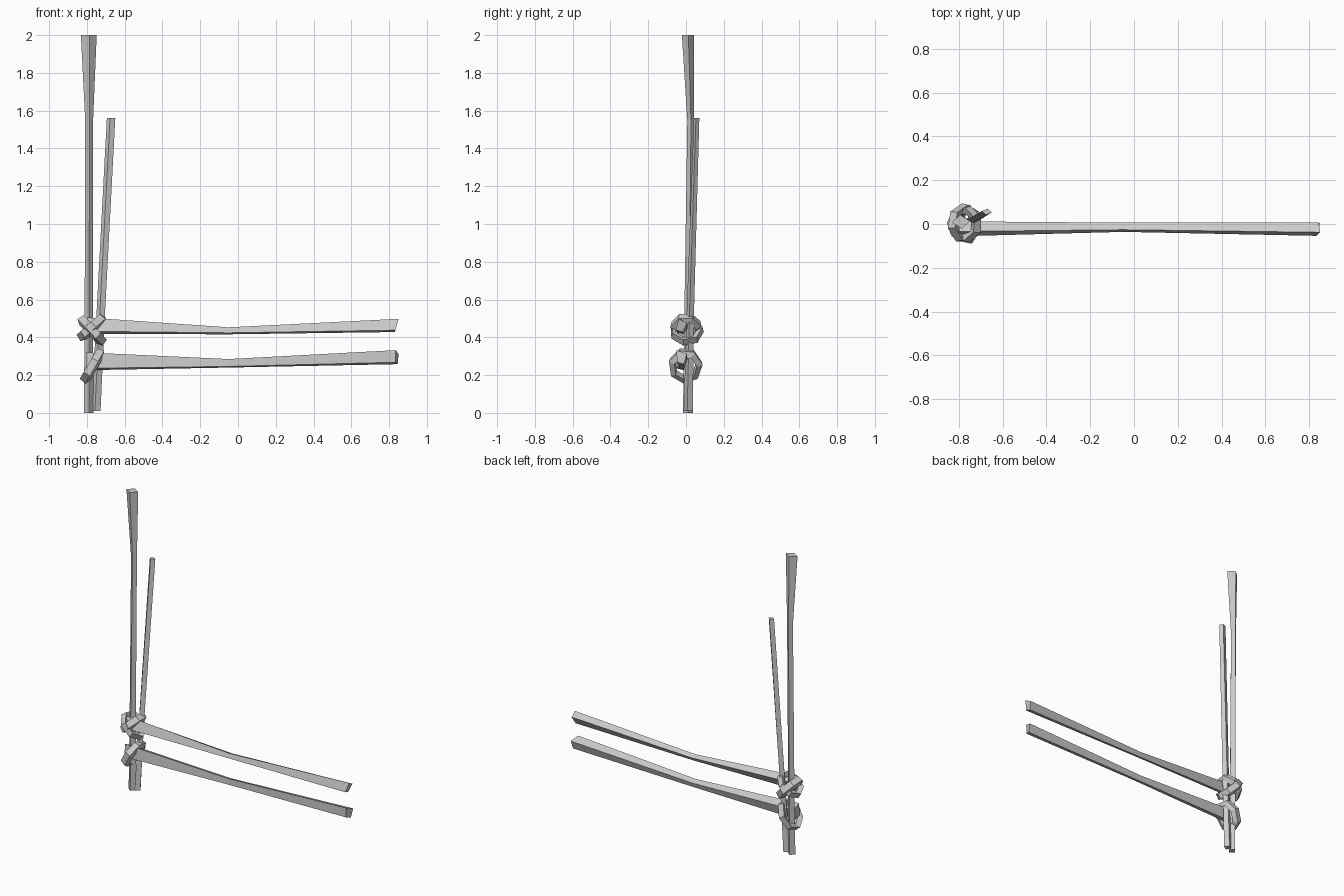
import bpy, bmesh, math
from mathutils import Vector

if "Cube" in bpy.data.objects:
    bpy.data.objects.remove(bpy.data.objects["Cube"])


def make_mesh(name, verts, faces):
    me = bpy.data.meshes.new(name)
    me.from_pydata([tuple(v) for v in verts], [], faces)
    bm = bmesh.new()
    bm.from_mesh(me)
    bmesh.ops.recalc_face_normals(bm, faces=bm.faces)
    # Closed solids: a positive volume means outward normals
    if bm.calc_volume(signed=True) < 0:
        bmesh.ops.reverse_faces(bm, faces=bm.faces)
    bm.to_mesh(me)
    bm.free()
    ob = bpy.data.objects.new(name, me)
    bpy.context.collection.objects.link(ob)
    return ob


def loft(name, rings, closed=False):
    """Skin four-cornered sections; cap the ends unless closed."""
    n = len(rings)
    verts = [v for r in rings for v in r]
    faces = []
    for i in range(n if closed else n - 1):
        a, b = i * 4, ((i + 1) % n) * 4
        for k in range(4):
            m = (k + 1) % 4
            faces.append((a + k, a + m, b + m, b + k))
    if not closed:
        faces += [(3, 2, 1, 0), tuple(range(4 * n - 4, 4 * n))]
    return make_mesh(name, verts, faces)


def post(name, stations, turn):
    """Stations: x, y, z, half width, half depth."""
    rings = []
    for x, y, z, w, d in stations:
        angles = [turn + k * math.pi / 2 for k in range(4)]
        rings.append([(x + w * math.cos(a), y + d * math.sin(a), z) for a in angles])
    return loft(name, rings)


def rail(name, stations):
    """Stations: x, end slant over y and z, then four (y, z) corners."""
    rings = []
    for x, sy, sz, sec in stations:
        y0, z0 = max(y for y, z in sec), max(z for y, z in sec)
        rings.append([(x + sy * (y - y0) + sz * (z - z0), y, z) for y, z in sec])
    return loft(name, rings)


def rope(name, centre, u, v, r=0.024, sides=7, phase=0.2):
    """Chunky square-section loop around the posts."""
    c, u, v = Vector(centre), Vector(u), Vector(v)
    nrm = u.cross(v).normalized()
    rings = []
    for i in range(sides):
        a = phase + 2 * math.pi * i / sides
        out = u * math.cos(a) + v * math.sin(a)
        rad = out.normalized()
        p = c + out
        rings.append([p + rad * r * .8 + nrm * r * .5, p + nrm * r * 1.1 - rad * r * .5,
                      p - rad * r * .8 - nrm * r * .5, p - nrm * r * 1.1 + rad * r * .5])
    return loft(name, rings, True)


# Tall post, flaring at the top, and leaning thin stake
post("tall_post", [(-.79, .01, 0, .026, .026), (-.79, .015, .5, .022, .024),
                   (-.788, .025, 1.55, .021, .018), (-.79, .01, 2, .042, .032)], -1.5)
post("leaning_stake", [(-.752, .012, .01, .025, .025), (-.728, .022, .5, .023, .02),
                       (-.672, .056, 1.56, .023, .015)], -1.8)

# Two warped rails
rail("upper_rail", [
    (-.80, 0, 0, [(.012, .475), (-.034, .505), (-.056, .432), (-.018, .418)]),
    (-.05, 0, 0, [(.006, .440), (-.026, .453), (-.036, .424), (-.012, .416)]),
    (.85, 0, .28, [(.006, .475), (-.038, .498), (-.054, .438), (-.018, .428)])])
rail("lower_rail", [
    (-.805, 0, 0, [(.010, .295), (-.046, .32), (-.052, .236), (-.012, .226)]),
    (-.05, 0, 0, [(.005, .272), (-.032, .285), (-.034, .246), (-.008, .24)]),
    (.85, .28, 0, [(.005, .312), (-.050, .332), (-.048, .268), (-.012, .258)])])

# Rope lashings: a cross above, a slanted wrap below
rope("upper_lashing_falling", (-.775, .003, .435), (.055, 0, -.058), (0, -.072, 0))
rope("upper_lashing_rising", (-.772, .0, .452), (.056, 0, .05), (0, -.066, 0), phase=.5)
rope("lower_lashing", (-.767, -.003, .25), (.042, 0, .073), (0, -.073, 0), phase=.35)
